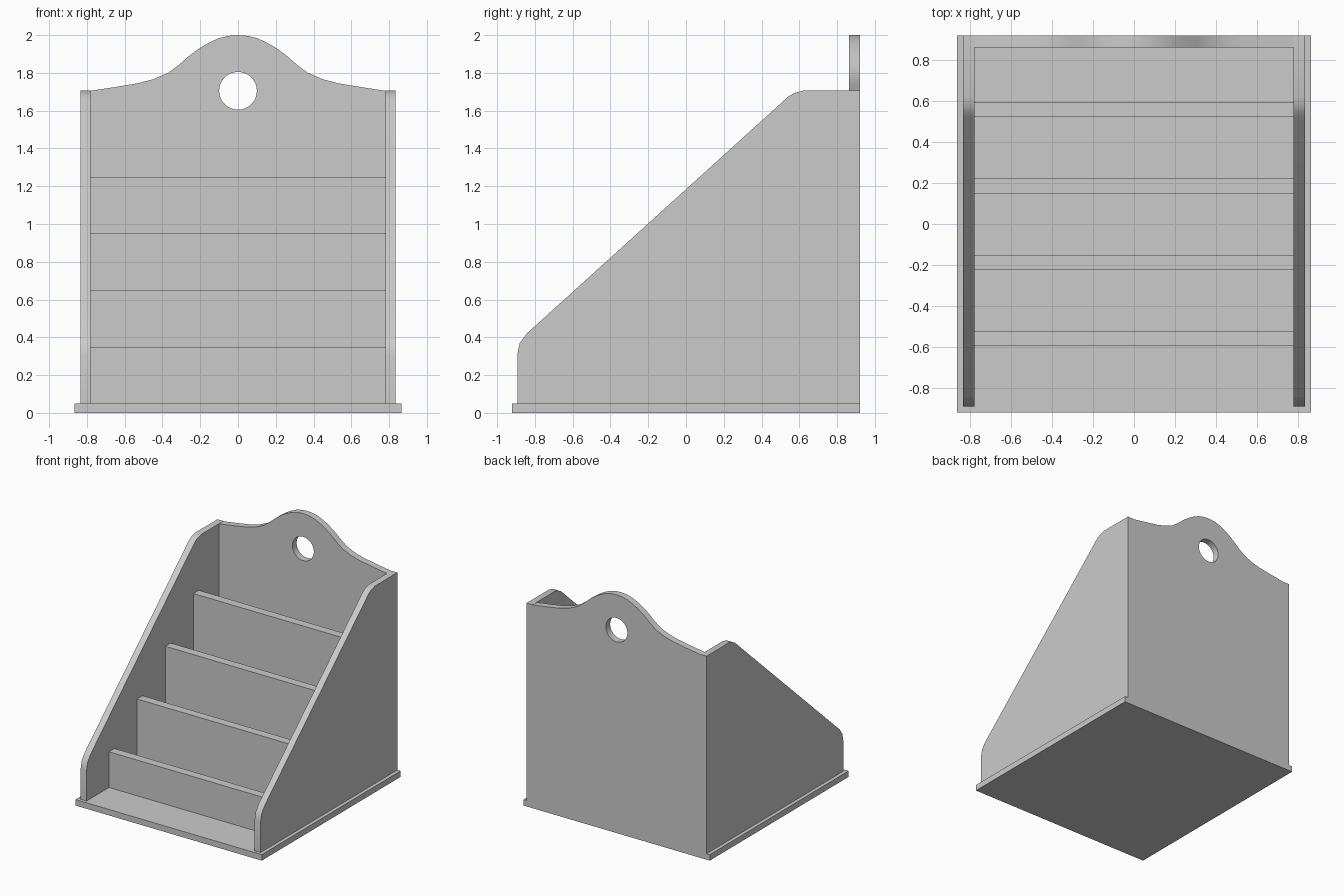
import bpy, bmesh, math
from mathutils import Vector

if "Cube" in bpy.data.objects:
    bpy.data.objects.remove(bpy.data.objects["Cube"])


def box(name, x0, x1, y0, y1, z0, z1):
    bm = bmesh.new()
    bmesh.ops.create_cube(bm, size=1)
    for v in bm.verts:
        v.co = Vector(((x0 + x1) / 2 + v.co.x * (x1 - x0),
                       (y0 + y1) / 2 + v.co.y * (y1 - y0),
                       (z0 + z1) / 2 + v.co.z * (z1 - z0)))
    return finish(name, bm)


def panel(name, loops, place, offset):
    """Fill closed outlines (later loops are holes) and extrude by offset."""
    bm = bmesh.new()
    for loop in loops:
        vs = [bm.verts.new(place(a, b)) for a, b in loop]
        for i, v in enumerate(vs):
            bm.edges.new((v, vs[(i + 1) % len(vs)]))
    bmesh.ops.triangle_fill(bm, use_beauty=True, edges=bm.edges[:])
    ext = bmesh.ops.extrude_face_region(bm, geom=bm.faces[:], use_keep_orig=True)
    moved = [g for g in ext["geom"] if isinstance(g, bmesh.types.BMVert)]
    bmesh.ops.translate(bm, verts=moved, vec=offset)
    return finish(name, bm)


def finish(name, bm):
    bmesh.ops.recalc_face_normals(bm, faces=bm.faces[:])
    me = bpy.data.meshes.new(name)
    bm.to_mesh(me)
    bm.free()
    ob = bpy.data.objects.new(name, me)
    bpy.context.collection.objects.link(ob)
    bpy.ops.object.select_all(action='DESELECT')
    ob.select_set(True)
    bpy.context.view_layer.objects.active = ob
    bpy.ops.object.shade_smooth_by_angle(angle=math.radians(30))
    return ob


# Base board
box("base", -0.865, 0.865, -0.92, 0.92, 0, 0.05)

# Sloping side walls with rounded corners
side = [(0.92, 0.05), (-0.893, 0.05), (-0.893, 0.31), (-0.88, 0.37), (-0.843, 0.42),
        (0.52, 1.655), (0.545, 1.677), (0.575, 1.694), (0.625, 1.707), (0.92, 1.707)]
for name, x in (("left_side", -0.835), ("right_side", 0.78)):
    panel(name, [side], lambda y, z, x=x: (x, y, z), (0.055, 0, 0))

# Back panel with curved crest and round hanging hole
half = [(0.78, 1.705), (0.65, 1.725), (0.53, 1.745), (0.45, 1.766), (0.37, 1.80),
        (0.31, 1.845), (0.255, 1.893), (0.2, 1.933), (0.15, 1.962), (0.1, 1.984),
        (0.05, 1.996)]
crest = half + [(0, 2.0)] + [(-x, z) for x, z in reversed(half)]
outline = [(-0.78, 0.05), (0.78, 0.05)] + crest
# the outline closes from the left crest end back to the bottom left corner
hole = [(0.1 * math.cos(math.tau * i / 32), 1.705 + 0.1 * math.sin(math.tau * i / 32))
        for i in range(32)]
panel("back_panel", [outline, hole], lambda x, z: (x, 0.863, z), (0, 0.057, 0))

# Four upright dividers, rising towards the back
for i in range(4):
    y = -0.596 + 0.373 * i
    box(f"divider_{i + 1}", -0.78, 0.78, y, y + 0.072, 0.05, 0.35 + 0.3 * i)
